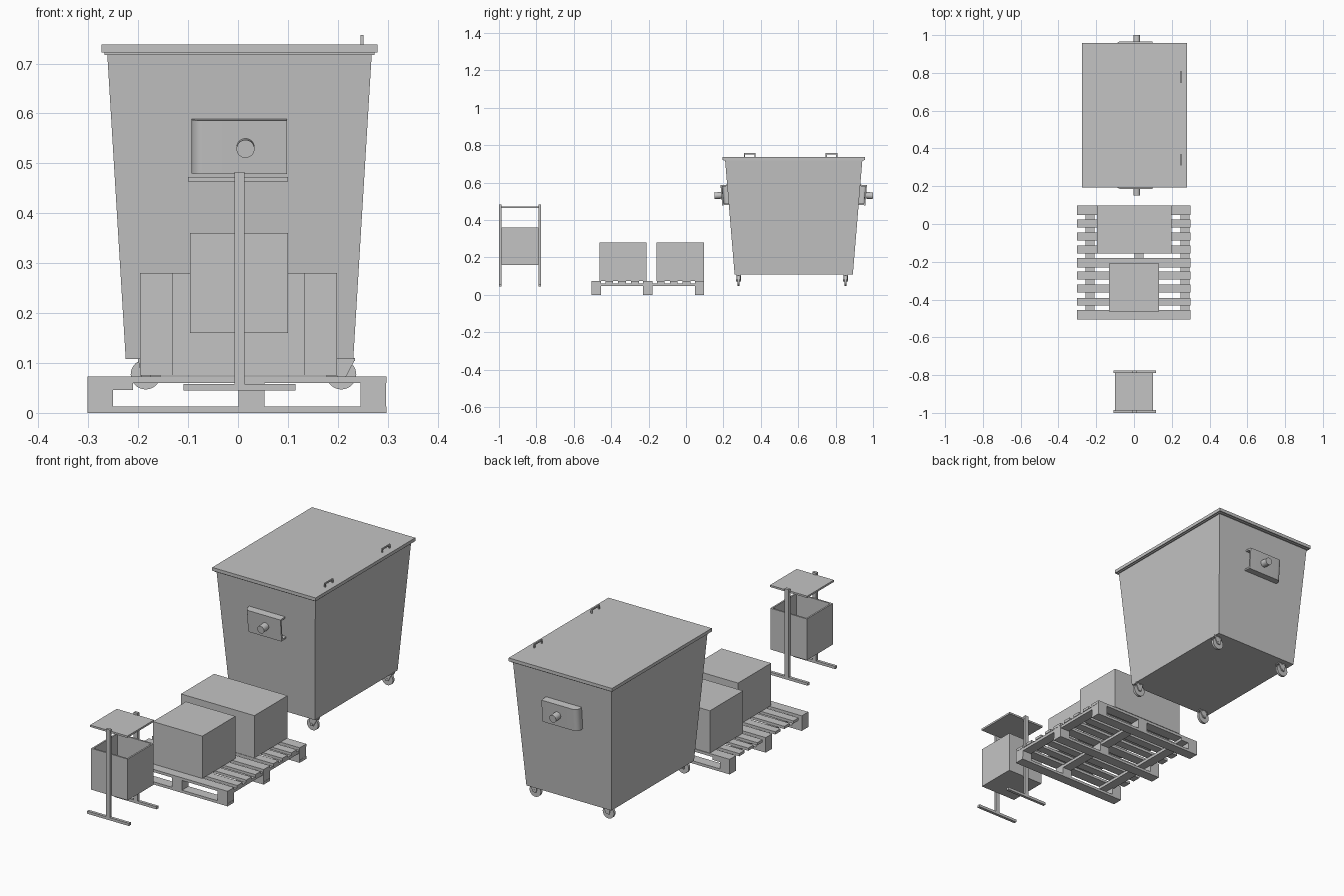
import bpy, bmesh, math
from mathutils import Matrix, Vector

cube = bpy.data.objects.get("Cube")
if cube:
    bpy.data.objects.remove(cube, do_unlink=True)

grey = bpy.data.materials.new("plain_grey")
grey.use_nodes = True
grey.diffuse_color = (0.55, 0.55, 0.55, 1)
grey.node_tree.nodes["Principled BSDF"].inputs["Base Color"].default_value = grey.diffuse_color


def finish(name, bm, matrix=None, smooth=False):
    if matrix:
        bm.transform(matrix)
    bmesh.ops.recalc_face_normals(bm, faces=bm.faces)
    mesh = bpy.data.meshes.new(name)
    bm.to_mesh(mesh)
    bm.free()
    mesh.materials.append(grey)
    obj = bpy.data.objects.new(name, mesh)
    bpy.context.collection.objects.link(obj)
    if smooth:
        bpy.ops.object.select_all(action="DESELECT")
        obj.select_set(True)
        bpy.context.view_layer.objects.active = obj
        bpy.ops.object.shade_smooth_by_angle(angle=math.radians(40))
    return obj


def box(name, x, y, z, matrix=None):
    """Box from (low, high) ranges."""
    bm = bmesh.new()
    bmesh.ops.create_cube(bm, size=1)
    for v in bm.verts:
        v.co = Vector([r[0] if c < 0 else r[1] for r, c in zip((x, y, z), v.co)])
    return finish(name, bm, matrix)


def span(centre, width):
    return (centre - width / 2, centre + width / 2)


def cylinder_y(name, centre, radius, length, matrix=None):
    bm = bmesh.new()
    bmesh.ops.create_cone(bm, cap_ends=True, segments=32, radius1=radius, radius2=radius, depth=length)
    bm.transform(Matrix.Translation(centre) @ Matrix.Rotation(math.pi / 2, 4, "X"))
    return finish(name, bm, matrix, True)


def prism(name, points, z, matrix=None, smooth=False):
    """Extrude an outline in xy between two heights."""
    bm = bmesh.new()
    face = bm.faces.new([bm.verts.new((px, py, z[0])) for px, py in points])
    top = bmesh.ops.extrude_face_region(bm, geom=[face])["geom"]
    bmesh.ops.translate(bm, vec=(0, 0, z[1] - z[0]), verts=[v for v in top if isinstance(v, bmesh.types.BMVert)])
    return finish(name, bm, matrix, smooth)


# Large container: tapered body
CX, CY = 0.003, 0.576
bm = bmesh.new()
bmesh.ops.create_cube(bm, size=2)
for v in bm.verts:
    hx, hy, z = (0.265, 0.367, 0.72) if v.co.z > 0 else (0.228, 0.316, 0.108)
    v.co = (CX + hx * v.co.x, CY + hy * v.co.y, z)
finish("container_body", bm)

# Lid with a stepped rim
box("container_rim", span(CX, 0.542), span(CY, 0.75), (0.717, 0.724))
box("container_lid", span(CX, 0.554), span(CY, 0.764), (0.722, 0.738))

# Lid handles
for i, y in enumerate((0.34, 0.778)):
    box(f"lid_handle_grip_{i}", span(0.248, 0.006), span(y, 0.062), (0.751, 0.757))
    for s in (-1, 1):
        box(f"lid_handle_leg_{i}_{s}", span(0.248, 0.006), span(y + s * 0.028, 0.006), (0.736, 0.753))

# Lifting brackets: bent sheet, flanges and pin, leaning with the end walls
lean = math.atan2(0.051, 0.612)
for side, s in (("front", 1), ("back", -1)):
    place = (Matrix.Translation((0, CY, 0)) @ Matrix.Diagonal((1, s, 1, 1))
             @ Matrix.Translation((CX, -0.351, 0.535)) @ Matrix.Rotation(lean, 4, "X"))
    bend = [math.radians(a) for a in range(180, 271, 15)]
    outer = [(-0.072 + 0.024 * math.cos(a), -0.012 + 0.024 * math.sin(a)) for a in bend]
    inner = [(-0.072 + 0.016 * math.cos(a), -0.012 + 0.016 * math.sin(a)) for a in reversed(bend)]
    outline = ([(-0.096, 0.004)] + outer + [(0.095, -0.036), (0.095, -0.028)]
               + inner + [(-0.088, 0.004)])
    prism(f"{side}_bracket_plate", outline, (-0.054, 0.054), place, True)
    flange = outer + [(0.095, -0.036), (0.095, 0.002), (-0.096, 0.002)]
    for name, z in (("lower", (-0.054, -0.046)), ("upper", (0.046, 0.054))):
        prism(f"{side}_bracket_{name}_flange", flange, z, place)
    cylinder_y(f"{side}_lifting_pin", (0.012, -0.05, 0), 0.018, 0.046, place)

# Castors with forks
for i, x in enumerate((-0.185, 0.207)):
    for j, y in enumerate((0.281, 0.853)):
        cylinder_y(f"castor_wheel_{i}_{j}", (x, y, 0.077), 0.03, 0.012)
        cylinder_y(f"castor_axle_{i}_{j}", (x, y, 0.077), 0.006, 0.026)
        box(f"castor_mount_{i}_{j}", span(x + 0.006, 0.042), span(y, 0.026), (0.104, 0.11))
        for s in (-1, 1):
            bm = bmesh.new()
            bmesh.ops.create_cube(bm, size=1)
            for v in bm.verts:
                top = v.co.z > 0
                v.co = (x + (0.006 if top else 0) + v.co.x * (0.042 if top else 0.016),
                        y + s * 0.01 + v.co.y * 0.004, 0.106 if top else 0.07)
            finish(f"castor_fork_{i}_{j}_{s}", bm)

# Pallet: deck slats, cross boards, blocks and bottom runners
for i in range(9):
    width = 0.05 if i % 4 == 0 else 0.041
    box(f"pallet_slat_{i}", (-0.302, 0.298), span(-0.48 + i * 0.069, width), (0.06, 0.073))
for i, x in enumerate((-0.234, 0.027, 0.271)):
    box(f"pallet_cross_board_{i}", span(x, 0.048), (-0.503, 0.097), (0.046, 0.06))
for j, y in enumerate((-0.48, -0.204, 0.072)):
    box(f"pallet_runner_{j}", (-0.302, 0.298), span(y, 0.05), (0, 0.013))
    for i, x in enumerate((-0.276, 0.027, 0.271)):
        box(f"pallet_block_{i}_{j}", span(x, 0.052), span(y, 0.05), (0.013, 0.06))

# Cargo boxes
box("wide_cargo_box", (-0.196, 0.198), (-0.157, 0.097), (0.075, 0.28))
box("small_cargo_box", (-0.132, 0.133), (-0.463, -0.21), (0.075, 0.28))

# Litter stand: posts, feet, roof
for side, y in (("front", -0.993), ("back", -0.782)):
    box(f"{side}_post", span(0.003, 0.021), span(y, 0.014), (0.046, 0.483))
    box(f"{side}_foot", span(0.003, 0.225), span(y, 0.014), (0.045, 0.058))
box("stand_roof", span(0, 0.2), (-0.99, -0.785), (0.464, 0.473))

# Open litter basket
bm = bmesh.new()
bmesh.ops.create_cube(bm, size=1)
for v in bm.verts:
    v.co = (0.002 + v.co.x * 0.196, -0.8875 + v.co.y * 0.199, 0.26 + v.co.z * 0.2)
bm.normal_update()
top = max(bm.faces, key=lambda f: f.calc_center_median().z)
bmesh.ops.inset_region(bm, faces=[top], thickness=0.011)
pushed = bmesh.ops.extrude_face_region(bm, geom=[top])["geom"]
bmesh.ops.translate(bm, vec=(0, 0, -0.189), verts=[v for v in pushed if isinstance(v, bmesh.types.BMVert)])
if top.is_valid:
    bmesh.ops.delete(bm, geom=[top], context="FACES_ONLY")
finish("litter_basket", bm)
